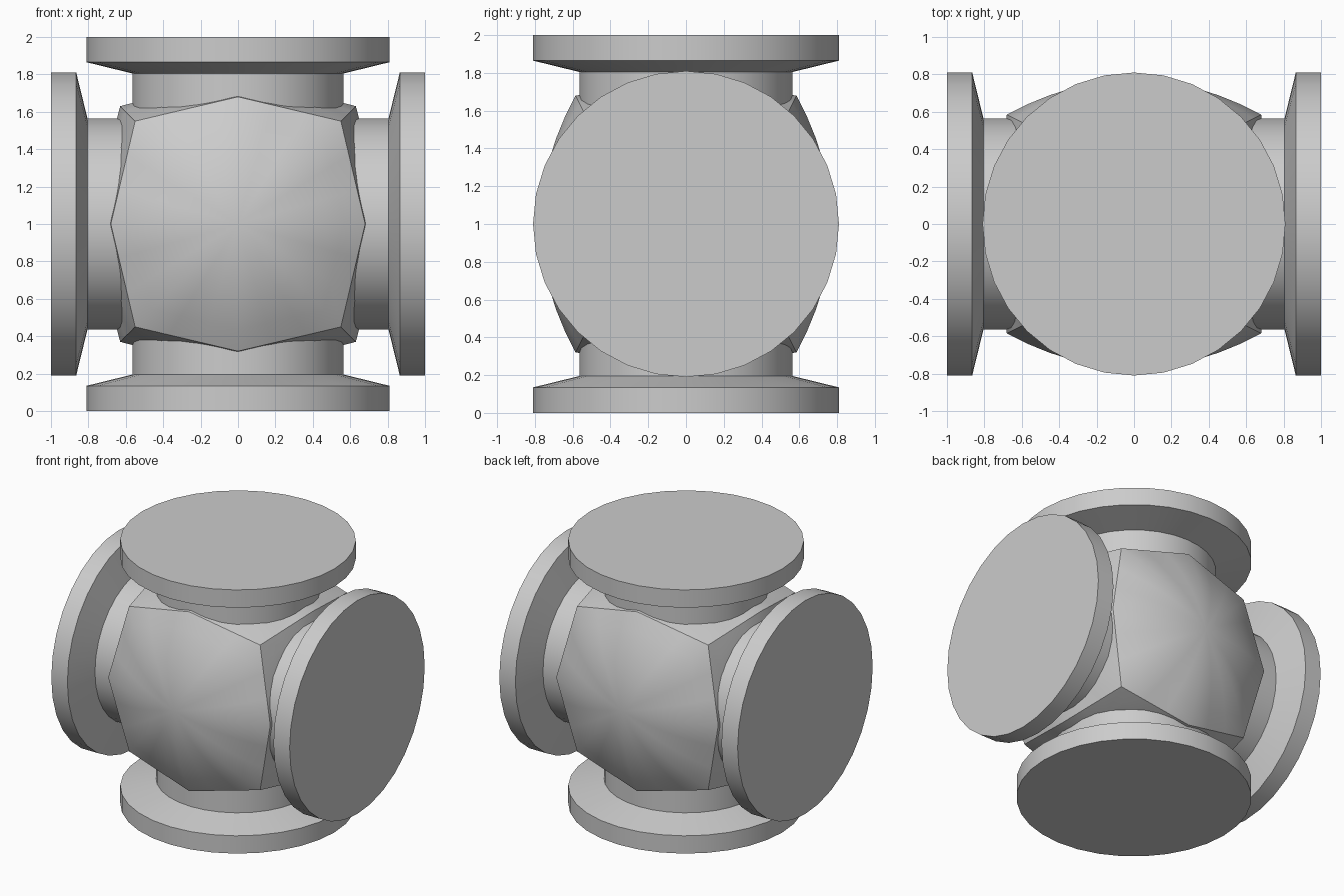
import bpy, bmesh, math
from itertools import product
from mathutils import Vector, Matrix

if "Cube" in bpy.data.objects:
    bpy.data.objects.remove(bpy.data.objects["Cube"])

MID = Vector((0, 0, 1))
SIDES = 32


def finish(bm, name):
    bmesh.ops.remove_doubles(bm, verts=bm.verts, dist=1e-4)
    bmesh.ops.recalc_face_normals(bm, faces=bm.faces)
    mesh = bpy.data.meshes.new(name)
    bm.to_mesh(mesh)
    bm.free()
    ob = bpy.data.objects.new(name, mesh)
    bpy.context.collection.objects.link(ob)
    bpy.ops.object.select_all(action='DESELECT')
    ob.select_set(True)
    bpy.context.view_layer.objects.active = ob
    bpy.ops.object.shade_smooth_by_angle(angle=math.radians(30))
    return ob


def domed_face(bm, loop, axis, sign, height, rings=6, cuts=3):
    """Bulged panel: straight-edged outline rising to a centre point."""
    rim = []
    for a, b in zip(loop, loop[1:] + loop[:1]):
        rim += [a.lerp(b, i / cuts) for i in range(cuts)]

    def point(p, t):
        q = p * t
        q[axis] = sign * height + (p[axis] - sign * height) * t * t
        return bm.verts.new(q + MID)

    rows = [[point(p, k / rings) for p in rim] for k in range(1, rings + 1)]
    centre = point(Vector(rim[0]), 0)
    n = len(rim)
    for i in range(n):
        j = (i + 1) % n
        bm.faces.new((centre, rows[0][i], rows[0][j]))
        for r0, r1 in zip(rows, rows[1:]):
            bm.faces.new((r0[i], r1[i], r1[j], r0[j]))


# Central body: swollen cube made of six domed panels
S = (-1, 1)
pts = [Vector((.55 * a, .52 * b, .55 * c)) for a, b, c in product(S, S, S)]
for a, b in product(S, S):
    pts += [Vector((0, .585 * a, .68 * b)),
            Vector((.68 * a, .585 * b, 0)),
            Vector((.63 * a, 0, .63 * b))]
bm = bmesh.new()
for axis, height in enumerate((.72, .77, .72)):
    u, v = (axis + 1) % 3, (axis + 2) % 3
    for sign in S:
        loop = [p for p in pts if p[axis] * sign > .5]
        loop.sort(key=lambda p: math.atan2(p[v], p[u]))
        domed_face(bm, loop, axis, sign, height)
finish(bm, "junction_body")

# Four necks with flanges, turned about z then swung around y
PROFILE = [(.565, .58), (.565, .805), (.81, .865), (.81, 1.0)]
for name, angle in (("top", 0), ("right", 90), ("bottom", 180), ("left", 270)):
    bm = bmesh.new()
    rows = []
    for r, h in PROFILE:
        rows.append([bm.verts.new((r * math.cos(i * math.tau / SIDES),
                                   r * math.sin(i * math.tau / SIDES), h))
                     for i in range(SIDES)])
    for r0, r1 in zip(rows, rows[1:]):
        for i in range(SIDES):
            j = (i + 1) % SIDES
            bm.faces.new((r0[i], r0[j], r1[j], r1[i]))
    bm.faces.new(rows[-1])
    bm.faces.new(rows[0][::-1])
    bm.transform(Matrix.Translation(MID) @ Matrix.Rotation(math.radians(angle), 4, 'Y'))
    finish(bm, name + "_flange")
